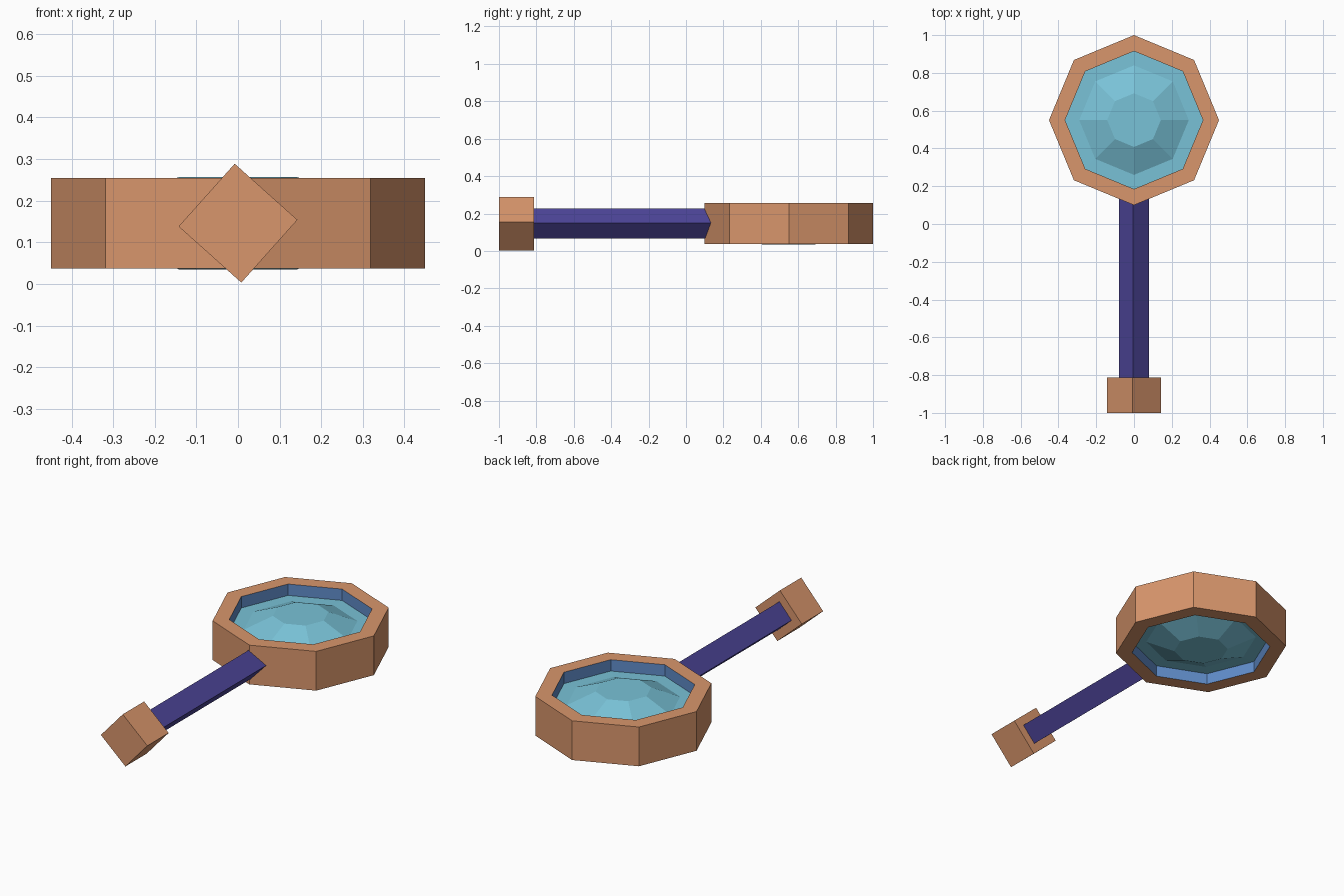
import bpy, bmesh, math

if "Cube" in bpy.data.objects:
    bpy.data.objects.remove(bpy.data.objects["Cube"])


def material(name, rgb):
    # sRGB 0-255 to linear
    lin = [((c / 255 + 0.055) / 1.055) ** 2.4 for c in rgb]
    m = bpy.data.materials.new(name)
    m.diffuse_color = (*lin, 1)
    m.use_nodes = True
    m.node_tree.nodes["Principled BSDF"].inputs["Base Color"].default_value = m.diffuse_color
    return m


copper = material("copper", (217, 150, 108))
blue = material("inner_blue", (96, 140, 201))
glass = material("pale_glass", (121, 194, 215))
purple = material("purple_grip", (77, 69, 153))

CZ = 0.146       # mid height of the whole model
CY = 0.55        # centre of the lens


def lathe(name, profile, sides, mats, closed=False, rule=None):
    """Spin (radius, z) points about the lens axis into flat facets."""
    bm = bmesh.new()
    rings = [[bm.verts.new((r * math.cos(2 * math.pi * i / sides),
                            CY + r * math.sin(2 * math.pi * i / sides), CZ + z))
              for i in range(sides)] for r, z in profile]
    pairs = list(zip(rings, rings[1:]))
    if closed:
        pairs.append((rings[-1], rings[0]))
    for k, (a, b) in enumerate(pairs):
        for i in range(sides):
            j = (i + 1) % sides
            f = bm.faces.new((a[i], a[j], b[j], b[i]))
            if rule:
                f.material_index = rule(k)
    if not closed:
        bm.faces.new(rings[0])
        bm.faces.new(rings[-1])
    finish(name, bm, mats)


def finish(name, bm, mats):
    bmesh.ops.recalc_face_normals(bm, faces=bm.faces)
    me = bpy.data.meshes.new(name)
    bm.to_mesh(me)
    bm.free()
    for m in mats:
        me.materials.append(m)
    bpy.context.collection.objects.link(bpy.data.objects.new(name, me))


def bar(name, radius, y0, y1, mat):
    """Square bar along y, standing on its edge and tilted slightly."""
    bm = bmesh.new()
    ends = [[bm.verts.new((radius * math.cos(math.radians(3.2 + 90 * i)), y,
                           CZ + radius * math.sin(math.radians(3.2 + 90 * i))))
             for i in range(4)] for y in (y0, y1)]
    for i in range(4):
        j = (i + 1) % 4
        bm.faces.new((ends[0][i], ends[0][j], ends[1][j], ends[1][i]))
    bm.faces.new(ends[0])
    bm.faces.new(ends[1])
    finish(name, bm, [mat])


# Octagonal frame, with a blue inner wall
H = 0.109
lathe("frame", [(0.45, -H), (0.45, H), (0.365, H), (0.365, -H)], 8,
      [copper, blue], closed=True, rule=lambda k: 1 if k == 2 else 0)

# Faceted lens, raised in the middle on both sides
half = [(0.142, 0.111), (0.29, 0.047), (0.366, 0.046)]
lathe("lens", half + [(r, -z) for r, z in reversed(half)], 8, [glass])

# Handle and end block
bar("handle", 0.08, -0.83, 0.15, purple)
bar("handle_end", 0.143, -1.0, -0.813, copper)
